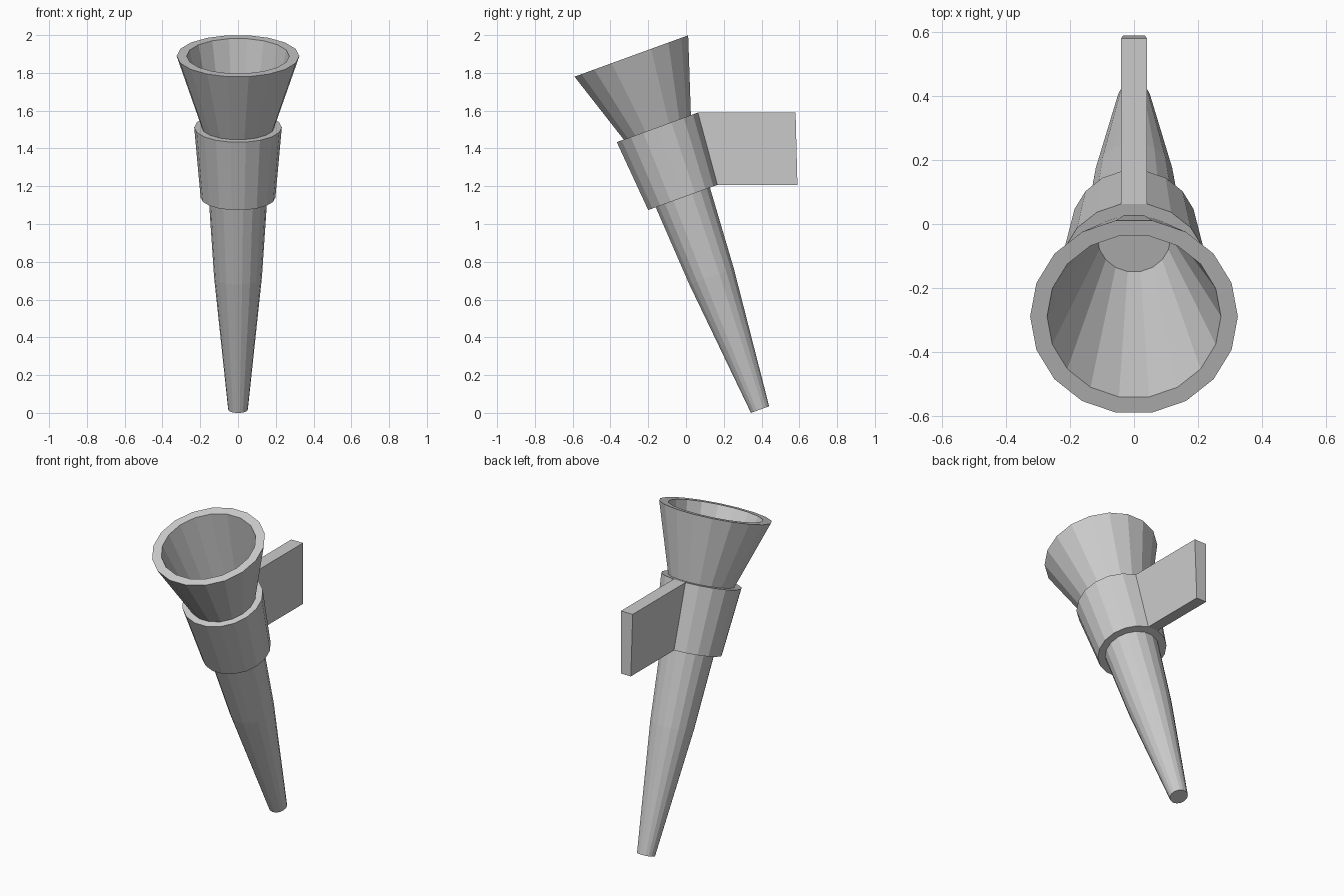
import bpy, bmesh
from math import sin, cos, pi, radians
from mathutils import Matrix, Vector

if "Cube" in bpy.data.objects:
    bpy.data.objects.remove(bpy.data.objects["Cube"])

SIDES = 18
TILT = radians(20)

# (radius, distance along axis): shaft, collar, cup outside, rim, cup inside
PROFILE = [(0.052, 0.0), (0.127, 0.75), (0.155, 1.195), (0.198, 1.195),
           (0.232, 1.59), (0.192, 1.59), (0.325, 1.992), (0.272, 1.992),
           (0.115, 1.27)]
COLLAR = 3  # profile segment of the collar wall

bm = bmesh.new()

# Lathe the body as one closed surface
rings = [[bm.verts.new((r * cos(2 * pi * i / SIDES), r * sin(2 * pi * i / SIDES), s))
          for i in range(SIDES)] for r, s in PROFILE]
bracket_face = None
for k in range(len(rings) - 1):
    a, b = rings[k], rings[k + 1]
    for i in range(SIDES):
        j = (i + 1) % SIDES
        face = bm.faces.new((a[i], a[j], b[j], b[i]))
        # Collar facet whose middle points straight back
        if k == COLLAR and i == SIDES // 4:
            bracket_face = face
bm.faces.new(list(reversed(rings[0])))   # tip
bm.faces.new(rings[-1])                  # cup floor

# Lean the torch forward and set it on the ground
bm.transform(Matrix.Translation((0, 0.392, 0.0175)) @ Matrix.Rotation(TILT, 4, 'X'))

# Wall bracket: pull the back collar facet out level to a near-vertical end
new_face = bmesh.ops.extrude_discrete_faces(bm, faces=[bracket_face])["faces"][0]
mid_z = new_face.calc_center_median().z
for v in new_face.verts:
    v.co.y = 0.58 if v.co.z > mid_z else 0.59

bmesh.ops.recalc_face_normals(bm, faces=bm.faces)
mesh = bpy.data.meshes.new("wall_torch")
bm.to_mesh(mesh)
bm.free()
torch = bpy.data.objects.new("wall_torch", mesh)
bpy.context.collection.objects.link(torch)
